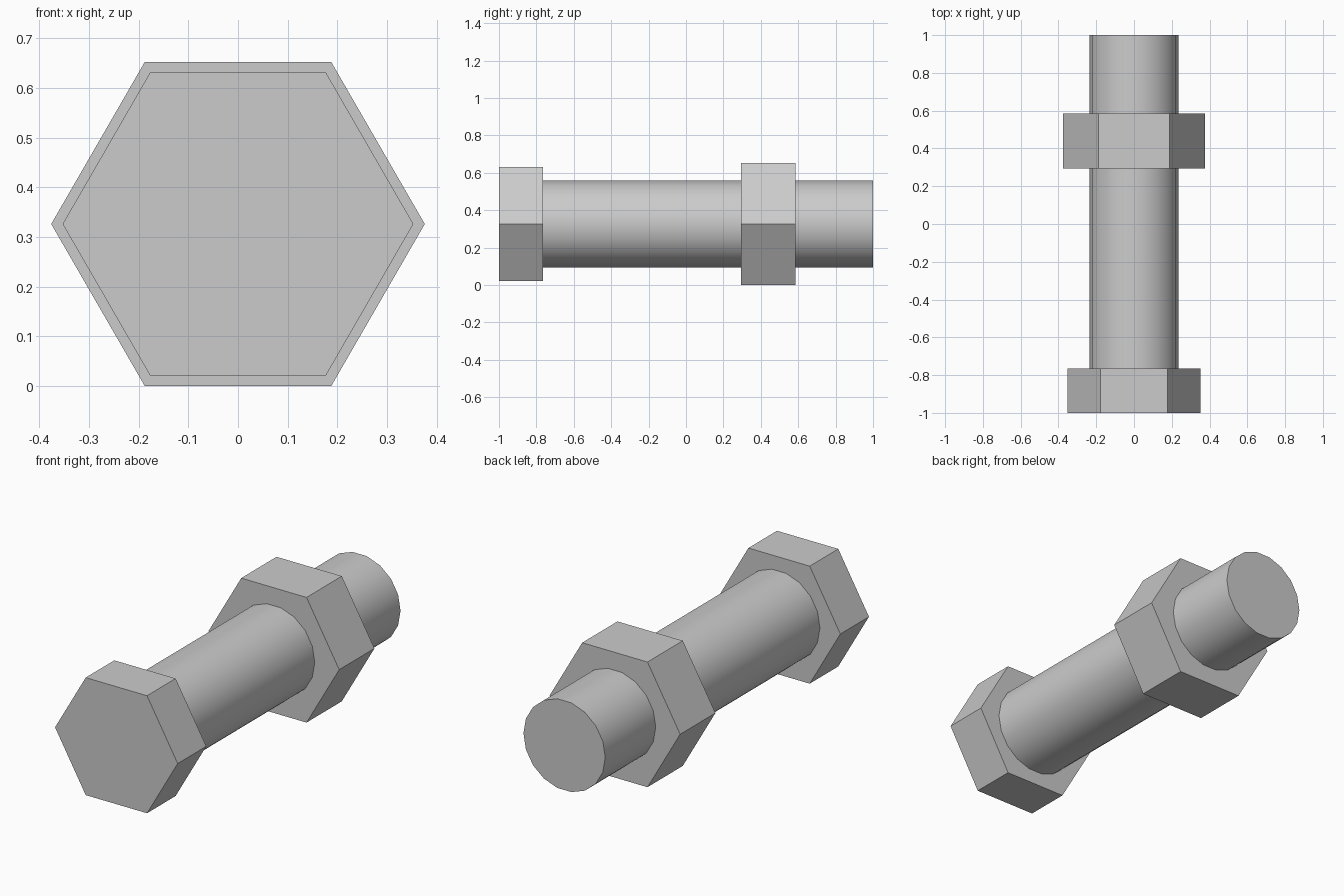
import bpy
import math

cube = bpy.data.objects.get("Cube")
if cube:
    bpy.data.objects.remove(cube, do_unlink=True)

AXIS_Z = 0.326

steel = bpy.data.materials.new("grey steel")
steel.use_nodes = True
colour = (0.6, 0.6, 0.6, 1)
steel.diffuse_color = colour
steel.node_tree.nodes["Principled BSDF"].inputs["Base Color"].default_value = colour


def prism(name, sides, radius, y_front, y_back):
    """Regular prism along y with a corner pointing to +x."""
    bpy.ops.mesh.primitive_cylinder_add(
        vertices=sides, radius=radius, depth=y_back - y_front,
        location=(0, (y_front + y_back) / 2, AXIS_Z),
        rotation=(math.pi / 2, math.pi / 2, 0))
    obj = bpy.context.object
    # Turn the prism about its own axis so the corner lies on +x
    obj.rotation_euler = (math.pi / 2, 0, 0)
    for v in obj.data.vertices:
        v.co.x, v.co.y = v.co.y, -v.co.x
    obj.name = name
    obj.data.materials.append(steel)
    return obj


# Six-sided head and nut
prism("bolt_head", 6, 0.353, -1.0, -0.765)
prism("nut", 6, 0.376, 0.295, 0.585)

# Smooth round shank with crisp ends
prism("shank", 18, 0.2355, -0.78, 1.0)
bpy.ops.object.shade_smooth_by_angle(angle=math.radians(30))
